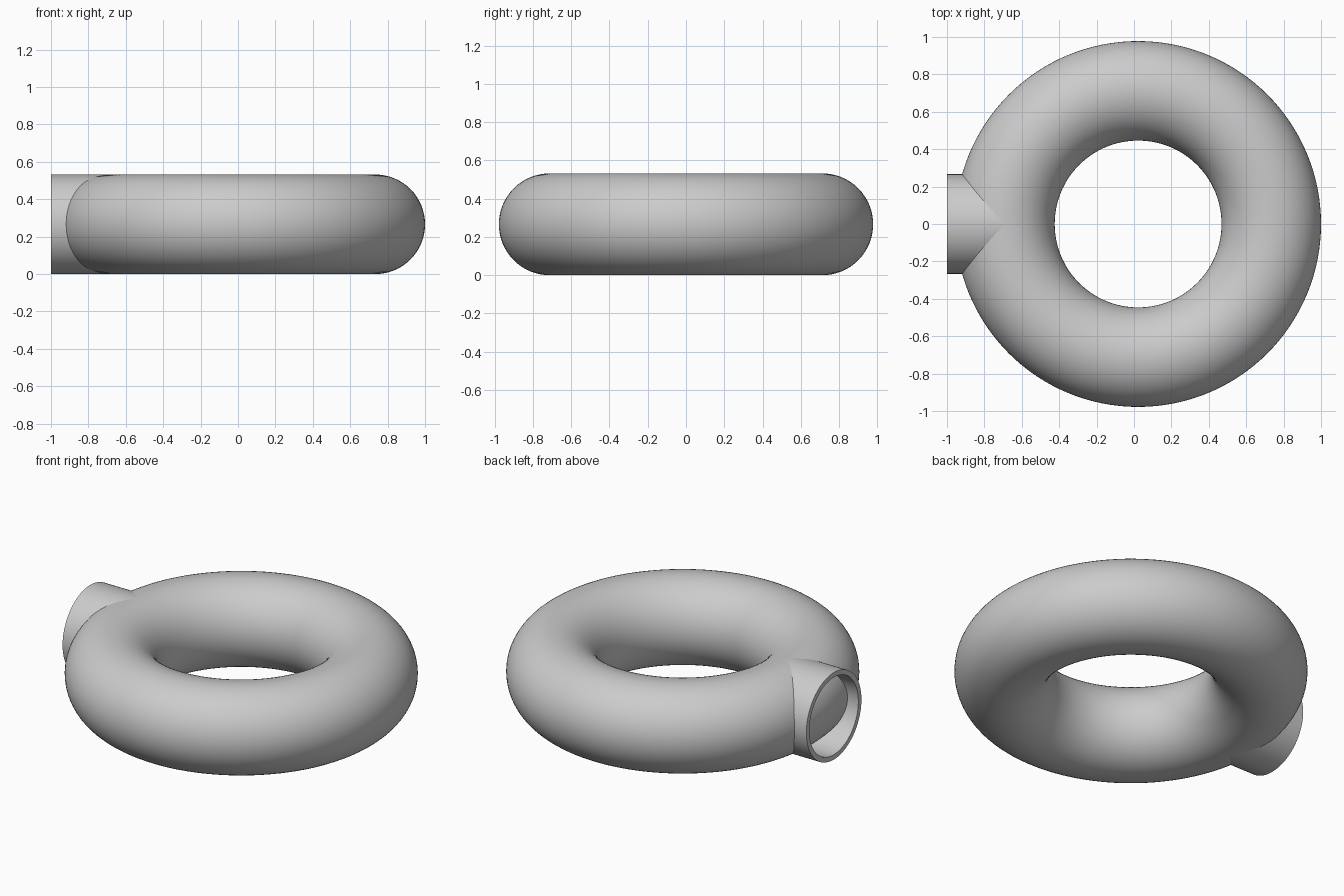
import bpy, bmesh, math

cube = bpy.data.objects.get("Cube")
if cube:
    bpy.data.objects.remove(cube, do_unlink=True)

TUBE = 0.266           # radius of the ring's tube and of the pipe
RING = 0.712           # radius of the ring's centre line
CENTRE_X = 0.022

grey = bpy.data.materials.new("plain grey")
grey.use_nodes = True
colour = (0.6, 0.6, 0.6, 1)
grey.diffuse_color = colour
grey.node_tree.nodes["Principled BSDF"].inputs["Base Color"].default_value = colour


def finish(obj, name):
    obj.name = name
    obj.data.materials.append(grey)
    bpy.ops.object.select_all(action="DESELECT")
    obj.select_set(True)
    bpy.context.view_layer.objects.active = obj
    bpy.ops.object.shade_smooth_by_angle(angle=math.radians(35))


# Ring body
bpy.ops.mesh.primitive_torus_add(
    major_radius=RING, minor_radius=TUBE, major_segments=128,
    minor_segments=64, location=(CENTRE_X, 0, TUBE))
finish(bpy.context.object, "ring")


# Inlet pipe: a hollow wall profile spun about the x axis
def pipe(name, x_open, x_end, outer, inner, steps=96):
    bm = bmesh.new()
    profile = [(x_end, outer), (x_open, outer), (x_open, inner), (x_end, inner)]
    verts = [bm.verts.new((x, 0, r)) for x, r in profile]
    edges = [bm.edges.new((verts[i], verts[(i + 1) % 4])) for i in range(4)]
    bmesh.ops.spin(bm, geom=verts + edges, cent=(0, 0, 0), axis=(1, 0, 0),
                   angle=math.tau, steps=steps, use_merge=True)
    bmesh.ops.remove_doubles(bm, verts=bm.verts, dist=0.0001)
    bmesh.ops.recalc_face_normals(bm, faces=bm.faces)
    mesh = bpy.data.meshes.new(name)
    bm.to_mesh(mesh)
    bm.free()
    obj = bpy.data.objects.new(name, mesh)
    bpy.context.collection.objects.link(obj)
    obj.location.z = TUBE
    finish(obj, name)


pipe("inlet_pipe", -1.0, CENTRE_X - RING, TUBE, 0.236)
